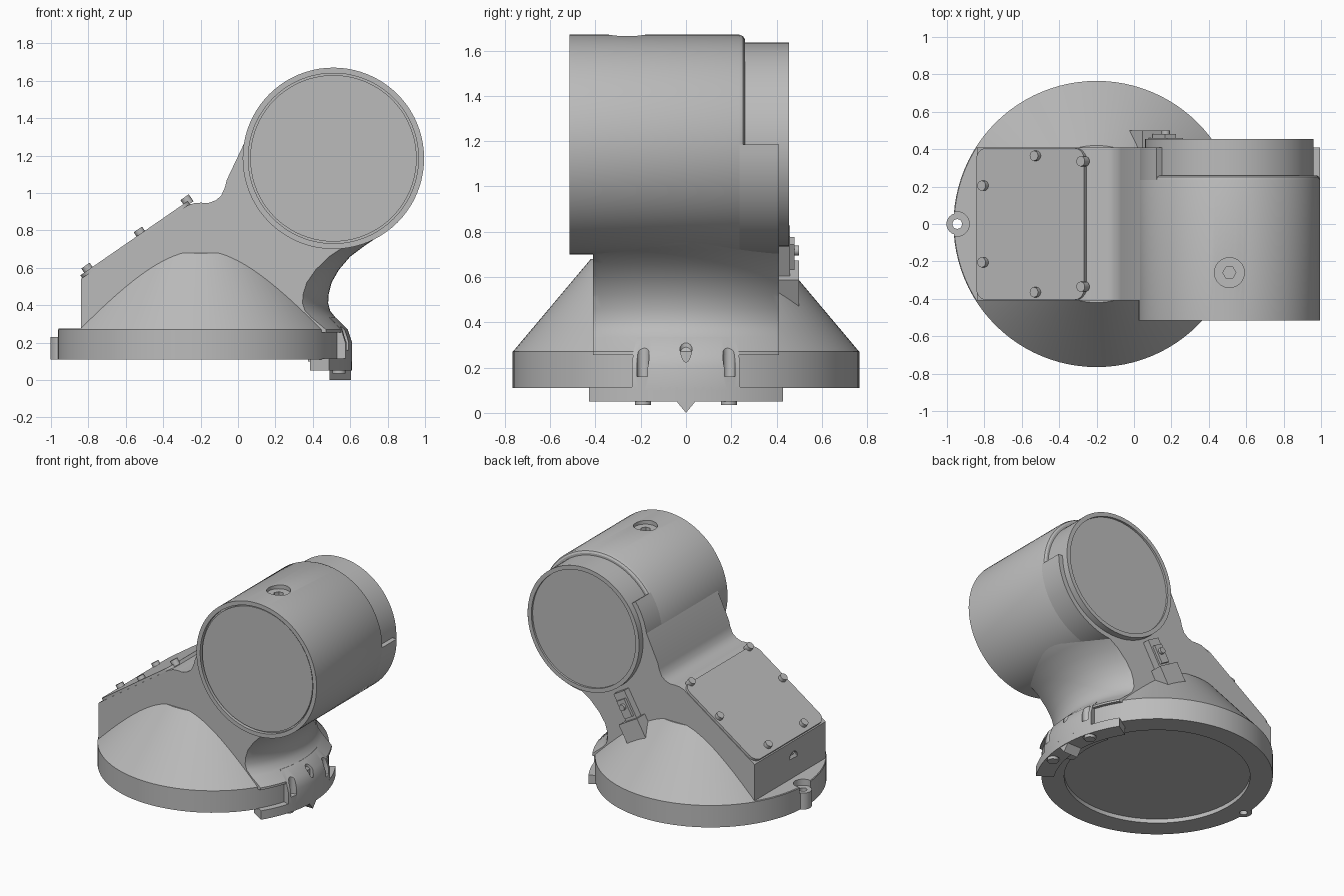
import bpy, bmesh
from math import cos, sin, radians, atan, pi
from mathutils import Matrix, Vector

cube = bpy.data.objects.get("Cube")
if cube:
    bpy.data.objects.remove(cube, do_unlink=True)

grey = bpy.data.materials.new("machined_grey")
grey.use_nodes = True
GREY = (0.5, 0.5, 0.5, 1)
grey.diffuse_color = GREY
grey.node_tree.nodes["Principled BSDF"].inputs["Base Color"].default_value = GREY


def frame(x_axis, y_axis, z_axis):
    return Matrix((x_axis, y_axis, z_axis)).transposed().to_4x4()


X, Y, Z = (1, 0, 0), (0, 1, 0), (0, 0, 1)
FRONT = frame(X, Z, Y)   # drawn in x and z, depth along y
SIDE = frame(Y, Z, X)    # drawn in y and z, depth along x


def at(x, y, z, turn=Matrix()):
    return Matrix.Translation((x, y, z)) @ turn


def finish(name, bm, place):
    """Clean the mesh, place it and make the object."""
    bmesh.ops.remove_doubles(bm, verts=bm.verts, dist=1e-5)
    bmesh.ops.transform(bm, matrix=place, verts=bm.verts)
    bmesh.ops.recalc_face_normals(bm, faces=bm.faces)
    mesh = bpy.data.meshes.new(name)
    bm.to_mesh(mesh)
    bm.free()
    mesh.materials.append(grey)
    ob = bpy.data.objects.new(name, mesh)
    bpy.context.collection.objects.link(ob)
    return ob


def bridge(bm, a, b):
    for i in range(len(a)):
        j = (i + 1) % len(a)
        quad = list(dict.fromkeys((a[i], a[j], b[j], b[i])))
        if len(quad) > 2:
            bm.faces.new(quad)


def prism(name, pts, h0, h1, place=Matrix()):
    """Extrude a flat outline from h0 to h1."""
    bm = bmesh.new()
    a, b = ([bm.verts.new((u, v, h)) for u, v in pts] for h in (h0, h1))
    bridge(bm, a, b)
    bm.faces.new(a)
    bm.faces.new(b)
    return finish(name, bm, place)


def lathe(name, profile, place=Matrix(), start=0, end=360, steps=72):
    """Turn a closed (radius, height) outline, fully or through an arc."""
    bm = bmesh.new()
    full = end - start == 360
    poles = {h: bm.verts.new((0, 0, h)) for r, h in profile if r == 0}
    rings = []
    for k in range(steps if full else steps + 1):
        t = radians(start + (end - start) * k / steps)
        rings.append([bm.verts.new((r * cos(t), r * sin(t), h)) if r else poles[h]
                      for r, h in profile])
    for a, b in zip(rings, rings[1:] + rings[:1] if full else rings[1:]):
        bridge(bm, a, b)
    if not full:
        bm.faces.new(rings[0])
        bm.faces.new(rings[-1])
    return finish(name, bm, place)


def rod(name, r, h0, h1, place=Matrix(), steps=24):
    return lathe(name, [(0, h0), (r, h0), (r, h1), (0, h1)], place, steps=steps)


def carve(ob, *cutters):
    """Subtract each cutter and remove it."""
    for cutter in cutters:
        mod = ob.modifiers.new("cut", "BOOLEAN")
        mod.operation, mod.solver, mod.object = "DIFFERENCE", "EXACT", cutter
        bpy.context.view_layer.update()
        result = bpy.data.meshes.new_from_object(
            ob.evaluated_get(bpy.context.evaluated_depsgraph_get()))
        ob.modifiers.clear()
        ob.data = result
        bpy.data.objects.remove(cutter, do_unlink=True)


def rounded(w, d, r):
    """Rounded rectangle outline with half sizes w and d."""
    pts = []
    for k, (sx, sy) in enumerate(((1, 1), (-1, 1), (-1, -1), (1, -1))):
        for i in range(6):
            t = (k + i / 5) * pi / 2
            pts.append((sx * (w - r) + r * cos(t), sy * (d - r) + r * sin(t)))
    return pts


BASE = at(-0.2, 0, 0)
LUG = at(-0.945, 0, 0)
DRUM = at(0.51, 0, 1.185, FRONT)

# Round base with a conical top and a shallow recess underneath
base = lathe("conical_base", [(0, .14), (.615, .14), (.615, .11), (.765, .11),
                              (.765, .27), (.42, .68), (0, .68)], BASE, steps=96)
carve(base,
      prism("cutter", [(-1.1, .275), (-.84, .275), (-.84, .9), (-1.1, .9)], -.6, .6, FRONT),
      rod("cutter", .065, .23, .5, LUG),
      rod("cutter", .026, 0, .5, LUG))

# Mounting lug
lug = rod("mounting_lug", .058, .11, .23, LUG)
carve(lug, rod("cutter", .026, 0, .5, LUG))

# Slab-sided body with a waisted neck
body = prism("body", [(-.84, .255), (-.84, .54), (-.27, .933), (-.235, .945), (-.2, .948),
                      (-.16, .946), (-.12, .96), (-.09, .985), (-.07, 1.03), (-.06, 1.07),
                      (.035, 1.27), (.3, 1.3), (.78, 1.1), (.78, .255)], -.41, .41, FRONT)
waist = lathe("cutter", [(.79, .2), (.785, .27), (.72, .335), (.693, .37), (.682, .41),
                         (.685, .46), (.70, .52), (.74, .59), (.80, .66), (.88, .72),
                         (.97, .78), (1.02, .85), (1.5, .85), (1.5, .2)],
              BASE, -60, 60, 40)
carve(body, waist, rod("cutter", .045, -.1, .035, at(-.84, -.04, .42, SIDE)))
rod("end_screw", .03, .015, .04, at(-.84, -.04, .42, SIDE), 6)

# Curved clamp foot under the neck
upper = lathe("clamp_block", [(.6, .1), (.81, .1), (.81, .2), (.787, .27), (.722, .335),
                              (.6, .335)], BASE, -17.2, 17.2, 16)
for y in (-.19, 0, .19):
    for part in (body, upper):
        carve(part, rod("cutter", .027, .16, .5, at(.575, y, 0)))
lower = lathe("clamp_foot", [(.69, .05), (.81, .05), (.81, .115), (.69, .115)],
              BASE, -32, 32, 24)
for side in (-1, 1):
    carve(lower, rod("cutter", .045, 0, .075, at(.54, side * .19, 0)))
    rod("clamp_bolt", .036, .035, .09, at(.54, side * .19, 0), 20)
prism("locating_point", [(-.045, .055), (0, 0), (.045, .055)], .49, .605, SIDE)

# Drum with recessed end caps
drum = lathe("drum", [(0, -.505), (.445, -.505), (.445, -.49), (.455, -.49), (.455, -.515),
                      (.485, -.515), (.485, .235), (.478, .252), (.465, .26), (.45, .26),
                      (.45, .455), (.42, .455), (.42, .44), (0, .44)], DRUM, steps=80)
carve(drum,
      rod("cutter", .08, 1.64, 1.8, at(.51, -.26, 0), 32),
      rod("cutter", .035, 1.6, 1.8, at(.51, -.26, 0), 6))
lathe("drum_lower_shell", [(.43, .2), (.4845, .2), (.4845, .41), (.43, .41)],
      DRUM, 143.5, 360, 48)

# Sloping cover plate and its screws
slope = atan(.69)
CX, CZ = -.545, .7436
COVER = at(CX, 0, CZ, Matrix.Rotation(-slope, 4, "Y"))
prism("cover_plate", rounded(.35, .405, .06), -.005, .018, COVER)
for x, y in ((-.79, .205), (-.51, .365), (-.26, .335)):
    for side in (-1, 1):
        rod("cover_screw", .027, 0, .045,
            COVER @ at((x - CX) / cos(slope), side * y, 0), 16)

# Latch on the back, hanging from the drum towards the base
LATCH = at(.12, 0, .63, FRONT @ Matrix.Rotation(radians(-30), 4, "Z"))
for name, w, low, high, depth in (("latch_arm", .05, -.1, .2, .46),
                                  ("latch_hook", .035, .02, .15, .48),
                                  ("latch_pad", .085, -.16, .0, .5)):
    prism(name, [(-w, low), (w, low), (w, high), (-w, high)], .4, depth, LATCH)
rod("latch_pin", .022, .4, .5, LATCH @ at(0, .1, 0), 16)

# Smooth the turned surfaces and keep the edges crisp
bpy.ops.object.select_all(action="DESELECT")
for ob in bpy.context.collection.objects:
    if ob.type == "MESH":
        ob.select_set(True)
        bpy.context.view_layer.objects.active = ob
bpy.ops.object.shade_smooth_by_angle(angle=radians(30))
